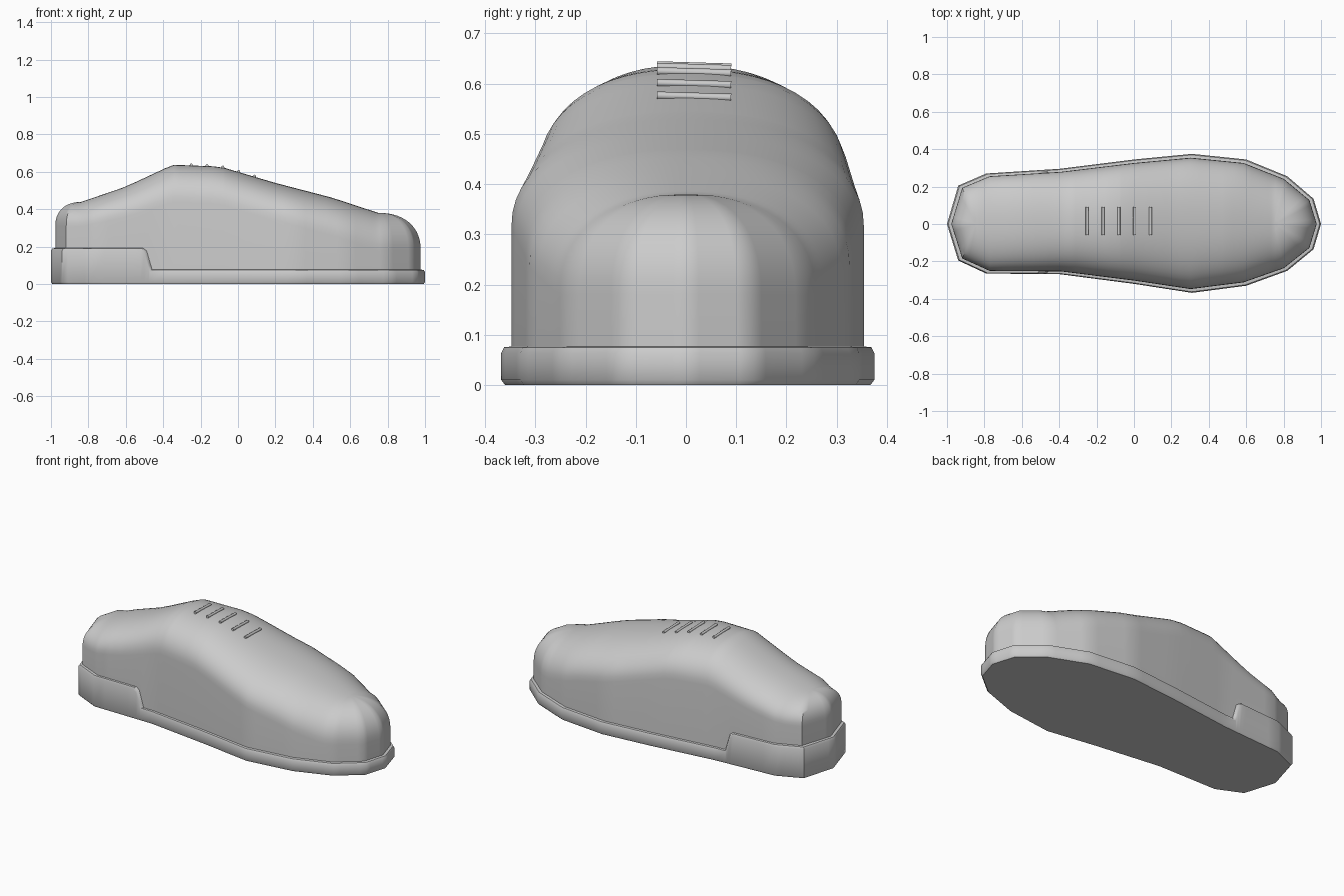
import bpy, bmesh, math

if "Cube" in bpy.data.objects:
    bpy.data.objects.remove(bpy.data.objects["Cube"])

# Plan outline of the sole: x, left edge y, right edge y
PLAN = [(-1, 0, 0), (-.94, .205, -.195), (-.79, .27, -.265), (-.4, .295, -.268),
        (0, .345, -.32), (.31, .375, -.368), (.6, .345, -.33), (.82, .255, -.25),
        (.96, .135, -.135), (1, 0, 0)]
# Crown height along the centre line, dome depth, and sole edge height
CROWN = [(-.84, .438), (-.6, .52), (-.35, .637), (-.13, .629), (-.07, .62), (.2, .54),
         (.5, .462), (.75, .38)]
DEPTH = [(-.84, .13), (-.35, .2), (.75, .2)]
EDGE = [(-.52, .19), (-.50, .175), (-.47, .075)]
BREAKS = [-.52, -.50, -.47, -.35, -.13, -.07, .2, .5, .75]


def lookup(table, x, col=1):
    """Piecewise linear value, held constant past the ends."""
    if x <= table[0][0]:
        return table[0][col]
    for a, b in zip(table, table[1:]):
        if x <= b[0]:
            return a[col] + (b[col] - a[col]) * (x - a[0]) / (b[0] - a[0])
    return table[-1][col]


def make_outline():
    xs = set(BREAKS)
    for a, b in zip(PLAN, PLAN[1:]):
        xs.update(round(a[0] + (b[0] - a[0]) * k / 5, 4) for k in range(6))
    xs = sorted(xs)
    right = [(x, lookup(PLAN, x, 2)) for x in xs]
    left = [(x, lookup(PLAN, x, 1)) for x in reversed(xs[1:-1])]
    return right + left


def skin(name, rings, cap_bottom=False, angle=40):
    """Join successive closed rings with quads."""
    bm = bmesh.new()
    vr = [[bm.verts.new(p) for p in r] for r in rings]
    n = len(vr[0])
    for a, b in zip(vr, vr[1:]):
        for i in range(n):
            j = (i + 1) % n
            bm.faces.new((a[i], a[j], b[j], b[i]))
    if cap_bottom:
        bm.faces.new(list(reversed(vr[0])))
    bmesh.ops.remove_doubles(bm, verts=bm.verts, dist=.0003)
    bmesh.ops.recalc_face_normals(bm, faces=bm.faces)
    me = bpy.data.meshes.new(name)
    bm.to_mesh(me)
    bm.free()
    ob = bpy.data.objects.new(name, me)
    bpy.context.collection.objects.link(ob)
    bpy.ops.object.select_all(action='DESELECT')
    ob.select_set(True)
    bpy.context.view_layer.objects.active = ob
    bpy.ops.object.shade_smooth_by_angle(angle=math.radians(angle))
    return ob


outline = make_outline()
SX, SY = .977, .945   # upper is inset from the sole edge


def sole_ring(sx, sy, z):
    return [(x * sx, y * sy, z(x)) for x, y in outline]


# Sole with raised heel band
skin("sole", [
    sole_ring(.993, .98, lambda x: 0),
    sole_ring(1, 1, lambda x: .01),
    sole_ring(1, 1, lambda x: lookup(EDGE, x) - .012),
    sole_ring(.993, .985, lambda x: lookup(EDGE, x)),
    sole_ring(SX - .004, SY - .01, lambda x: lookup(EDGE, x) + .002),
], cap_bottom=True)

# Upper: vertical wall, then a rounded dome closing onto the centre line
POWER = 2.25
wall = [(x * SX, y * SY) for x, y in outline]
rings = [[(x, y, lookup(EDGE, x / SX) - .01) for x, y in wall]]
STEPS = 14
for k in range(STEPS + 1):
    s = math.cos(k / STEPS * math.pi / 2) if k < STEPS else 0
    ring = []
    for x, y in wall:
        cx = min(max(x, -.84), .75)
        top, depth = lookup(CROWN, cx), lookup(DEPTH, cx)
        z = top - depth + depth * (1 - s ** POWER) ** (1 / POWER)
        ring.append((cx + (x - cx) * s, y * s, z))
    rings.append(ring)
skin("upper", rings)

# Laces: five thin bars across the instep
for i in range(5):
    x = -.25 + i * .0845
    bpy.ops.mesh.primitive_cylinder_add(
        vertices=8, radius=.008, depth=.148,
        location=(x, .016, lookup(CROWN, x) + .001),
        rotation=(math.pi / 2 - .03, 0, 0))
    bpy.context.object.name = f"lace_{i + 1}"
    bpy.ops.object.shade_smooth_by_angle(angle=math.radians(50))
